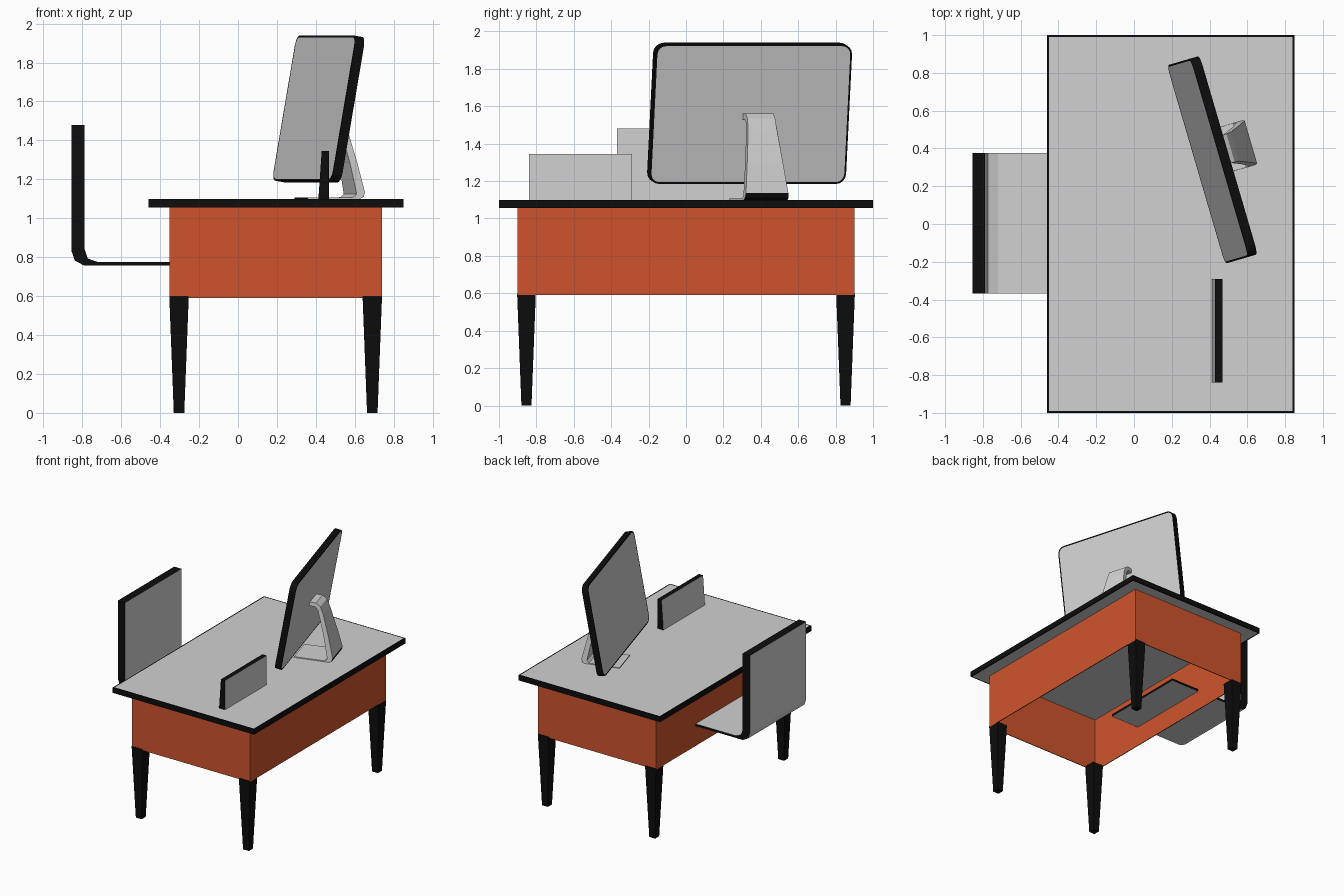
import bpy, bmesh, math
from mathutils import Matrix, Vector

if "Cube" in bpy.data.objects:
    bpy.data.objects.remove(bpy.data.objects["Cube"])


def material(name, col):
    m = bpy.data.materials.new(name)
    m.diffuse_color = (*col, 1)
    m.use_nodes = True
    m.node_tree.nodes["Principled BSDF"].inputs["Base Color"].default_value = m.diffuse_color
    return m


GREY = material("light grey", (0.64, 0.64, 0.64))
BLACK = material("black", (0.004, 0.004, 0.004))
ORANGE = material("orange", (0.62, 0.088, 0.026))


def finish(name, bm, mats):
    bmesh.ops.recalc_face_normals(bm, faces=bm.faces)
    me = bpy.data.meshes.new(name)
    bm.to_mesh(me)
    bm.free()
    for m in mats:
        me.materials.append(m)
    ob = bpy.data.objects.new(name, me)
    bpy.context.collection.objects.link(ob)
    return ob


def box(lo, hi):
    bm = bmesh.new()
    bmesh.ops.create_cube(bm, size=1)
    for v in bm.verts:
        v.co = Vector([lo[i] + (v.co[i] + 0.5) * (hi[i] - lo[i]) for i in range(3)])
    return bm


def black_edges(bm, axis, border=0.0):
    """Large faces along an axis stay grey, the rim becomes black."""
    bm.normal_update()
    big = [f for f in bm.faces if abs(f.normal[axis]) > 0.6]
    for f in bm.faces:
        f.material_index = 0 if f in big else 1
    if border:
        rim = bmesh.ops.inset_individual(bm, faces=big, thickness=border)["faces"]
        for f in rim:
            f.material_index = 1


def prism(profile, half_width):
    """Extrude an x-z outline along y; half_width is a function of z."""
    bm = bmesh.new()
    ends = [[bm.verts.new((x, s * half_width(z), z)) for x, z in profile] for s in (-1, 1)]
    bm.faces.new(ends[0])
    bm.faces.new(ends[1][::-1])
    n = len(profile)
    for i in range(n):
        j = (i + 1) % n
        bm.faces.new((ends[0][i], ends[1][i], ends[1][j], ends[0][j]))
    bmesh.ops.recalc_face_normals(bm, faces=bm.faces)
    return bm


# Desktop board
bm = box((-0.46, -1, 1.055), (0.85, 1, 1.10))
black_edges(bm, 2, 0.014)
finish("desktop", bm, [GREY, BLACK])

# Orange apron, open underneath
bm = box((-0.353, -0.9, 0.59), (0.74, 0.9, 1.056))
bm.normal_update()
bmesh.ops.delete(bm, geom=[f for f in bm.faces if abs(f.normal.z) > 0.5], context='FACES_ONLY')
apron = finish("apron", bm, [ORANGE, BLACK])
sol = apron.modifiers.new("thickness", 'SOLIDIFY')
sol.thickness = 0.008
sol.offset = -1
sol.material_offset_rim = 1

# Tapered legs
for sx, x in (("left", -0.303), ("right", 0.69)):
    for sy, y in (("front", -0.853), ("back", 0.853)):
        bm = box((-0.05, -0.05, 0), (0.05, 0.05, 0.6))
        for v in bm.verts:
            if v.co.z < 0.1:
                v.co.x *= 0.54
                v.co.y *= 0.54
        bmesh.ops.translate(bm, verts=bm.verts, vec=(x, y, 0))
        finish(f"{sy}_{sx}_leg", bm, [BLACK])

# Chair shell: backrest bent into the seat
shell = [(-0.855, 1.48), (-0.855, 0.83), (-0.838, 0.782), (-0.79, 0.757), (-0.08, 0.757),
         (-0.08, 0.775), (-0.72, 0.775), (-0.772, 0.793), (-0.788, 0.84), (-0.788, 1.48)]
bm = prism(shell, lambda z: 0.373)
for f in bm.faces:
    c = f.calc_center_median()
    rim = abs(f.normal.y) > 0.5 or c.z > 1.47 or c.x > -0.09
    f.material_index = 1 if rim else 0
bmesh.ops.translate(bm, verts=bm.verts, vec=(0, 0.004, 0))
finish("chair_shell", bm, [GREY, BLACK])

# Small upright panel on the desk
bm = prism([(0.413, 1.10), (0.468, 1.10), (0.468, 1.345), (0.43, 1.345)], lambda z: 0.275)
black_edges(bm, 0)
bmesh.ops.translate(bm, verts=bm.verts, vec=(0, -0.565, 0))
finish("upright_panel", bm, [GREY, BLACK])

# Monitor: rounded slab, tilted and turned
turn = math.radians(16.3)
bm = box((-0.025, -0.547, -0.379), (0.025, 0.547, 0.379))
corners = [e for e in bm.edges if abs(e.verts[0].co.x - e.verts[1].co.x) > 0.01]
bmesh.ops.bevel(bm, geom=corners, offset=0.055, segments=4, profile=0.5, affect='EDGES')
black_edges(bm, 0, 0.01)
monitor = finish("monitor", bm, [GREY, BLACK])
monitor.matrix_world = (Matrix.Translation((0.415, 0.34, 1.562)) @ Matrix.Rotation(turn, 4, 'Z')
                        @ Matrix.Rotation(math.radians(10), 4, 'Y'))

# Monitor stand: bent strip with a flat foot, narrowing upwards
strip = [(0.015, 1.56), (0.075, 1.56), (0.11, 1.535), (0.135, 1.47), (0.185, 1.29), (0.222, 1.135),
         (0.215, 1.11), (0.195, 1.10), (-0.085, 1.10), (-0.085, 1.106), (0.16, 1.108),
         (0.178, 1.125), (0.148, 1.28), (0.104, 1.45), (0.088, 1.505), (0.065, 1.528), (0.015, 1.528)]
bm = prism(strip, lambda z: 0.122 - 0.045 * min(1, (z - 1.1) / 0.4))
for f in bm.faces:
    c = f.calc_center_median()
    heel = f.normal.x > 0.3 and c.z < 1.125
    f.material_index = 1 if heel or abs(c.x + 0.085) < 0.001 else 0
stand = finish("monitor_stand", bm, [GREY, BLACK])
stand.matrix_world = (Matrix.Translation((0.415, 0.34, 0)) @ Matrix.Rotation(turn, 4, 'Z')
                      @ Matrix.Translation((0, 0.033, 0)))
